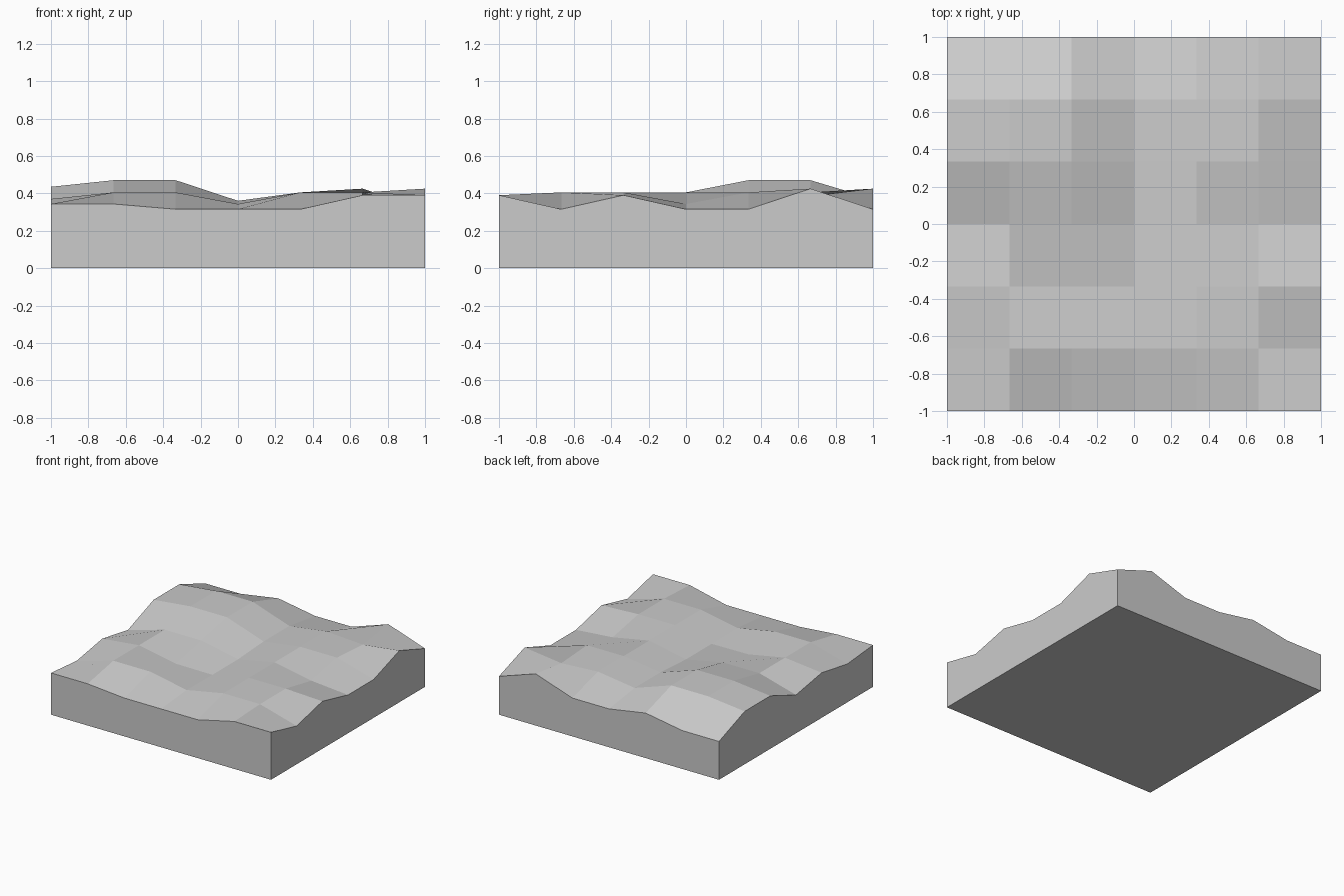
import bpy, bmesh

if "Cube" in bpy.data.objects:
    bpy.data.objects.remove(bpy.data.objects["Cube"])

# Terrain heights in hundredths: rows run front to back, columns left to right
HEIGHTS = [
    [34.3, 34.3, 31.5, 31.5, 31.5, 39.0, 39.0],
    [31.5, 40.5, 40.5, 34.3, 40.5, 40.5, 31.5],
    [37.0, 40.5, 34.3, 34.0, 40.5, 40.5, 39.0],
    [31.5, 40.5, 40.5, 34.0, 40.5, 34.3, 31.5],
    [43.5, 47.0, 47.0, 36.0, 40.5, 40.5, 31.5],
    [43.5, 47.0, 47.0, 36.0, 40.5, 38.5, 42.5],
    [31.5, 31.5, 37.0, 31.5, 31.5, 42.5, 31.5],
]
N = len(HEIGHTS)

bm = bmesh.new()

# Faceted ground surface
grid = [[bm.verts.new((-1 + 2 * i / (N - 1), -1 + 2 * j / (N - 1), h / 100))
         for i, h in enumerate(row)] for j, row in enumerate(HEIGHTS)]
for j in range(N - 1):
    for i in range(N - 1):
        bm.faces.new((grid[j][i], grid[j][i + 1], grid[j + 1][i + 1], grid[j + 1][i]))

# Side walls: pull the rim down to the floor
rim = [e for e in bm.edges if e.is_boundary]
walls = bmesh.ops.extrude_edge_only(bm, edges=rim)["geom"]
for v in walls:
    if isinstance(v, bmesh.types.BMVert):
        v.co.z = 0

# Flat underside
bmesh.ops.holes_fill(bm, edges=[e for e in bm.edges if e.is_boundary], sides=0)
bmesh.ops.recalc_face_normals(bm, faces=bm.faces[:])

mesh = bpy.data.meshes.new("terrain_block")
bm.to_mesh(mesh)
bm.free()
bpy.context.collection.objects.link(bpy.data.objects.new("terrain_block", mesh))
